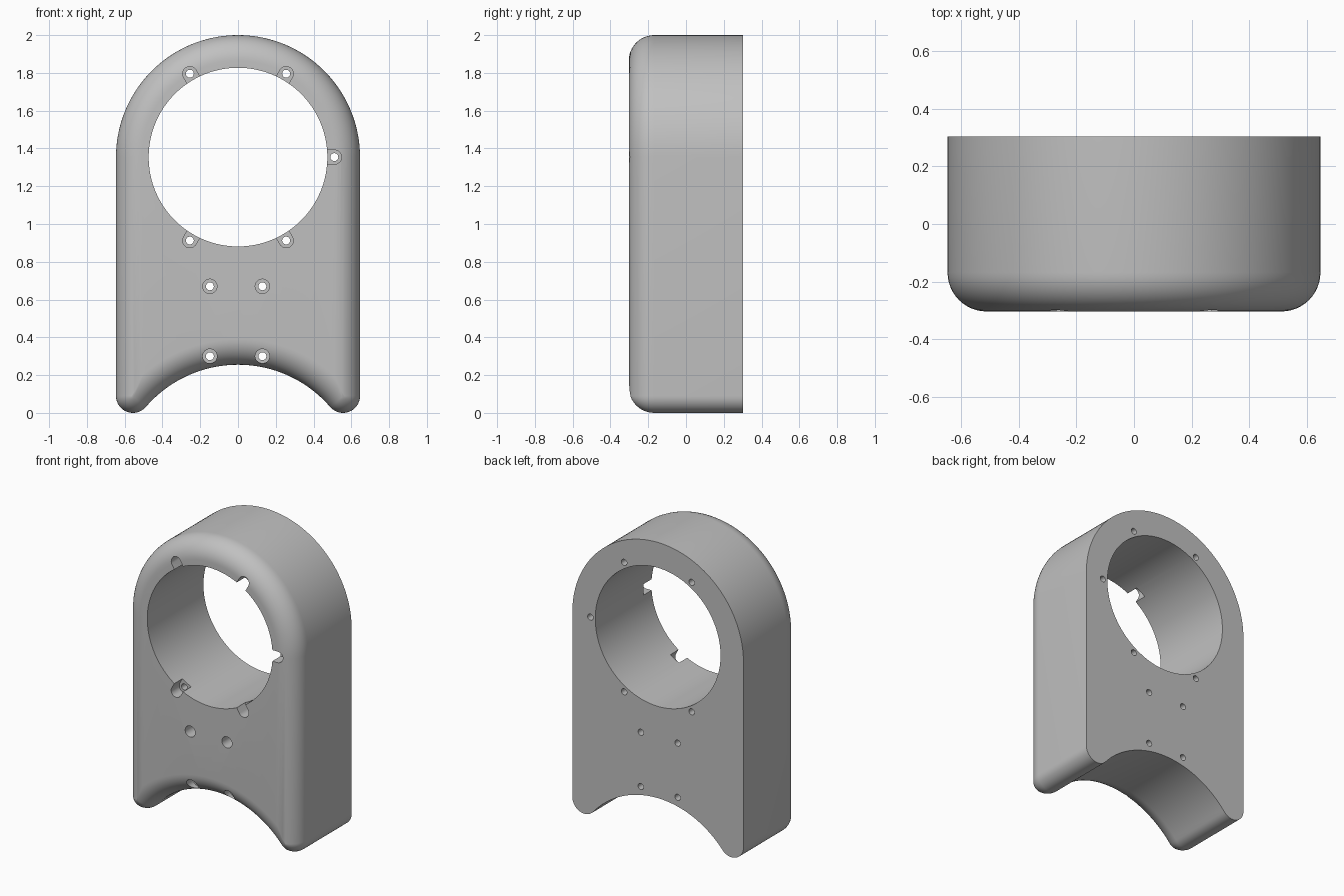
import bpy, bmesh
from math import sin, cos, pi, radians, atan2, sqrt

cube = bpy.data.objects.get("Cube")
if cube:
    bpy.data.objects.remove(cube, do_unlink=True)

HALF_W, HALF_D = 0.646, 0.303       # half width and half depth
RING_Z, BORE_R = 1.354, 0.473       # centre and radius of the large opening
FILLET, FOOT_R = 0.135, 0.09        # front edge rounding, foot rounding
ARCH_TOP = 0.255
FOOT_X = HALF_W - FOOT_R
ARCH_R = (FOOT_X**2 + (ARCH_TOP - FOOT_R)**2 - FOOT_R**2) / (2 * ARCH_TOP)
ARCH_Z = ARCH_TOP - ARCH_R

grey = bpy.data.materials.new("plain grey")
grey.use_nodes = True
colour = (0.53, 0.53, 0.53, 1)
grey.diffuse_color = colour
grey.node_tree.nodes["Principled BSDF"].inputs["Base Color"].default_value = colour


def arc(cx, cz, r, a0, a1, n):
    return [(cx + r * cos(a0 + (a1 - a0) * i / n),
             cz + r * sin(a0 + (a1 - a0) * i / n)) for i in range(n + 1)]


def outline(d):
    """Arched plate outline, inset by d, always with the same point count."""
    if d < FOOT_R:
        start = atan2(ARCH_Z - FOOT_R, -FOOT_X)
        foot = arc(FOOT_X, FOOT_R, FOOT_R - d, start, 0, 16)
    else:
        x = HALF_W - d
        foot = [(x, ARCH_Z + sqrt((ARCH_R + d)**2 - x * x))] * 17
    end = atan2(foot[0][1] - ARCH_Z, foot[0][0])
    arch = arc(0, ARCH_Z, ARCH_R + d, pi - end, end, 48)[1:-1]
    left_foot = [(-x, z) for x, z in reversed(foot)]
    return arc(0, RING_Z, HALF_W - d, 0, pi, 72) + left_foot + arch + foot


def loft(name, layers):
    """Skin a stack of (y, profile) layers and cap both ends."""
    bm = bmesh.new()
    rings = [[bm.verts.new((x, y, z)) for x, z in prof] for y, prof in layers]
    for a, b in zip(rings, rings[1:]):
        for i in range(len(a)):
            j = (i + 1) % len(a)
            bm.faces.new((a[i], a[j], b[j], b[i]))
    bm.faces.new(rings[0])
    bm.faces.new(rings[-1])
    bmesh.ops.remove_doubles(bm, verts=bm.verts, dist=1e-5)
    bmesh.ops.recalc_face_normals(bm, faces=bm.faces)
    mesh = bpy.data.meshes.new(name)
    bm.to_mesh(mesh)
    bm.free()
    mesh.materials.append(grey)
    ob = bpy.data.objects.new(name, mesh)
    bpy.context.collection.objects.link(ob)
    return ob


# Body with a rounded front edge
layers = [(HALF_D, outline(0))]
for i in range(13):
    t = pi / 2 * i / 12
    layers.append((-HALF_D + FILLET * (1 - sin(t)), outline(FILLET * (1 - cos(t)))))
body = loft("housing_body", layers)
bpy.context.view_layer.objects.active = body
body.select_set(True)


def cut(profile, y0, y1):
    cutter = loft("cutter", [(y0, profile), (y1, profile)])
    cutter.hide_render = True
    mod = body.modifiers.new("cut", 'BOOLEAN')
    mod.operation, mod.solver, mod.object = 'DIFFERENCE', 'EXACT', cutter
    bpy.ops.object.modifier_apply(modifier=mod.name)
    bpy.data.objects.remove(cutter, do_unlink=True)


def circle(x, z, r, n):
    return arc(x, z, r, 0, 2 * pi, n)[:-1]


# Large opening
cut(circle(0, RING_Z, BORE_R, 128), -0.5, 0.5)

SCREW_R, HEAD_R, HEAD_FLOOR = 0.021, 0.038, -0.215

# Screw holes round the opening, heads slotted open towards it
for deg in (0, 60, 120, 240, 300):
    a = radians(deg)
    ux, uz = cos(a), sin(a)
    x, z = 0.51 * ux, RING_Z + 0.51 * uz
    slot = arc(x, z, HEAD_R, a - pi / 2, a + pi / 2, 16)
    for px, pz in (slot[-1], slot[0]):
        slot.append((px - 0.1 * ux, pz - 0.1 * uz))
    cut(slot, -0.5, HEAD_FLOOR)
    cut(circle(x, z, SCREW_R, 24), -0.5, 0.5)

# Four counterbored screw holes in the lower plate
for x in (-0.149, 0.129):
    for z in (0.3, 0.67):
        cut(circle(x, z, HEAD_R, 32), -0.5, HEAD_FLOOR)
        cut(circle(x, z, SCREW_R, 24), -0.5, 0.5)

bpy.ops.object.shade_smooth_by_angle(angle=radians(30))
